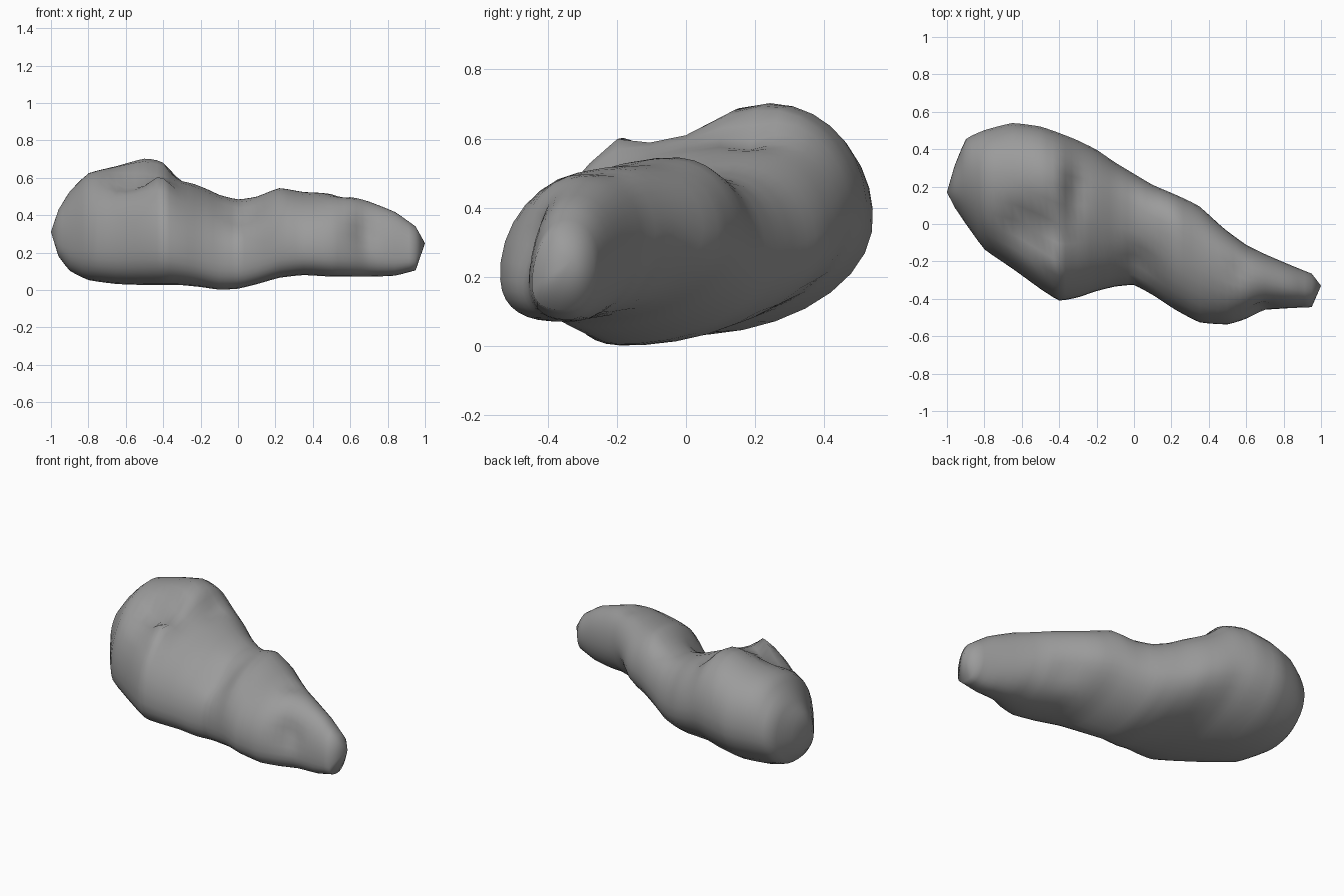
import bpy, bmesh, math
from mathutils import Vector

cube = bpy.data.objects.get("Cube")
if cube:
    bpy.data.objects.remove(cube, do_unlink=True)

# Cross-sections along the body: x, front y, back y, bottom z, top z,
# and how far back (0 to 1) the highest and the lowest points lie
SECTIONS = [
    (-.96, .09, .31, .18, .43, .55, .45), (-.9, 0, .46, .10, .53, .58, .4),
    (-.8, -.14, .505, .05, .63, .6, .35), (-.65, -.24, .545, .03, .665, .62, .33),
    (-.5, -.35, .525, .025, .71, .64, .33), (-.4, -.415, .49, .025, .705, .64, .33),
    (-.3, -.395, .45, .025, .62, .65, .3), (-.2, -.36, .40, .015, .56, .67, .28),
    (-.1, -.335, .33, 0, .51, .68, .25), (0, -.325, .27, .005, .485, .68, .25),
    (.1, -.38, .21, .03, .5, .68, .27), (.22, -.46, .16, .065, .55, .68, .3),
    (.35, -.53, .1, .08, .525, .65, .32), (.5, -.54, -.03, .07, .52, .62, .35),
    (.6, -.51, -.11, .07, .51, .6, .4), (.7, -.46, -.16, .07, .475, .55, .45),
    (.84, -.45, -.22, .075, .42, .5, .5), (.95, -.445, -.265, .105, .34, .5, .5)]
# Local hollows and knobs: centre, radius, push
FEATURES = [
    ((-.46, -.03, .62), .15, (0, 0, -.1)), ((-.59, .01, .57), .09, (0, .02, -.06)),
    ((-.42, -.16, .59), .06, (0, 0, .045)), ((-.33, .18, .62), .09, (0, 0, -.05)),
    ((.03, -.22, .41), .1, (0, .02, -.03)), ((.65, -.43, .3), .08, (0, .04, 0)),
    ((.45, -.02, .2), .12, (0, -.03, .02)), ((.56, -.25, .5), .07, (0, 0, -.02))]
SIDES = 32
STEPS = 3


def ring(bm, section):
    x, y0, y1, z0, z1, top, bottom = section
    verts = []
    for i in range(SIDES):
        # Four quarter ovals meet at the back, top, front and bottom points
        t = math.tau * (i + .5) / SIDES
        c, s = math.cos(t), math.sin(t)
        back, upper = c > 0, s > 0
        crest = y0 + (y1 - y0) * (top if upper else bottom)
        waist = z0 + (z1 - z0) * (.52 if back else .32)
        # The upper front and lower back slope; the other quarters are full
        power = .92 if upper and back else 1 if upper else 1.03 if back else .78
        y = crest + ((y1 if back else y0) - crest) * abs(c) ** power
        z = waist + ((z1 if upper else z0) - waist) * abs(s) ** power
        verts.append(bm.verts.new((x, y, z)))
    return verts


# Insert in-between sections
dense = []
for a, b in zip(SECTIONS, SECTIONS[1:]):
    for k in range(STEPS):
        dense.append(tuple(p + (q - p) * k / STEPS for p, q in zip(a, b)))
dense.append(SECTIONS[-1])

# Loft the body and close both ends to a point
bm = bmesh.new()
rings = [ring(bm, s) for s in dense]
for a, b in zip(rings, rings[1:]):
    for i in range(SIDES):
        j = (i + 1) % SIDES
        bm.faces.new((a[i], a[j], b[j], b[i]))
for loop, tip in ((rings[0], (-1, .17, .31)), (rings[-1], (1, -.33, .25))):
    v = bm.verts.new(tip)
    for i in range(SIDES):
        bm.faces.new((loop[i], loop[(i + 1) % SIDES], v))

# Soften the creases between sections, leaving the end tips in place
body_verts = [v for r in rings[1:-1] for v in r]
bmesh.ops.smooth_vert(bm, verts=body_verts, factor=.5,
                      use_axis_x=True, use_axis_y=True, use_axis_z=True)

# Press in the hollows and raise the knobs
for v in bm.verts:
    start = v.co.copy()
    for centre, radius, push in FEATURES:
        d = (start - Vector(centre)).length / radius
        v.co += Vector(push) * math.exp(-d * d)
bmesh.ops.recalc_face_normals(bm, faces=bm.faces)
for f in bm.faces:
    f.smooth = True

mesh = bpy.data.meshes.new("asteroid_body")
bm.to_mesh(mesh)
bm.free()
body = bpy.data.objects.new("asteroid_body", mesh)
bpy.context.collection.objects.link(body)

# Plain grey rock
grey = bpy.data.materials.new("grey_rock")
grey.use_nodes = True
colour = (.33, .33, .33, 1)
grey.diffuse_color = colour
grey.node_tree.nodes["Principled BSDF"].inputs["Base Color"].default_value = colour
mesh.materials.append(grey)
